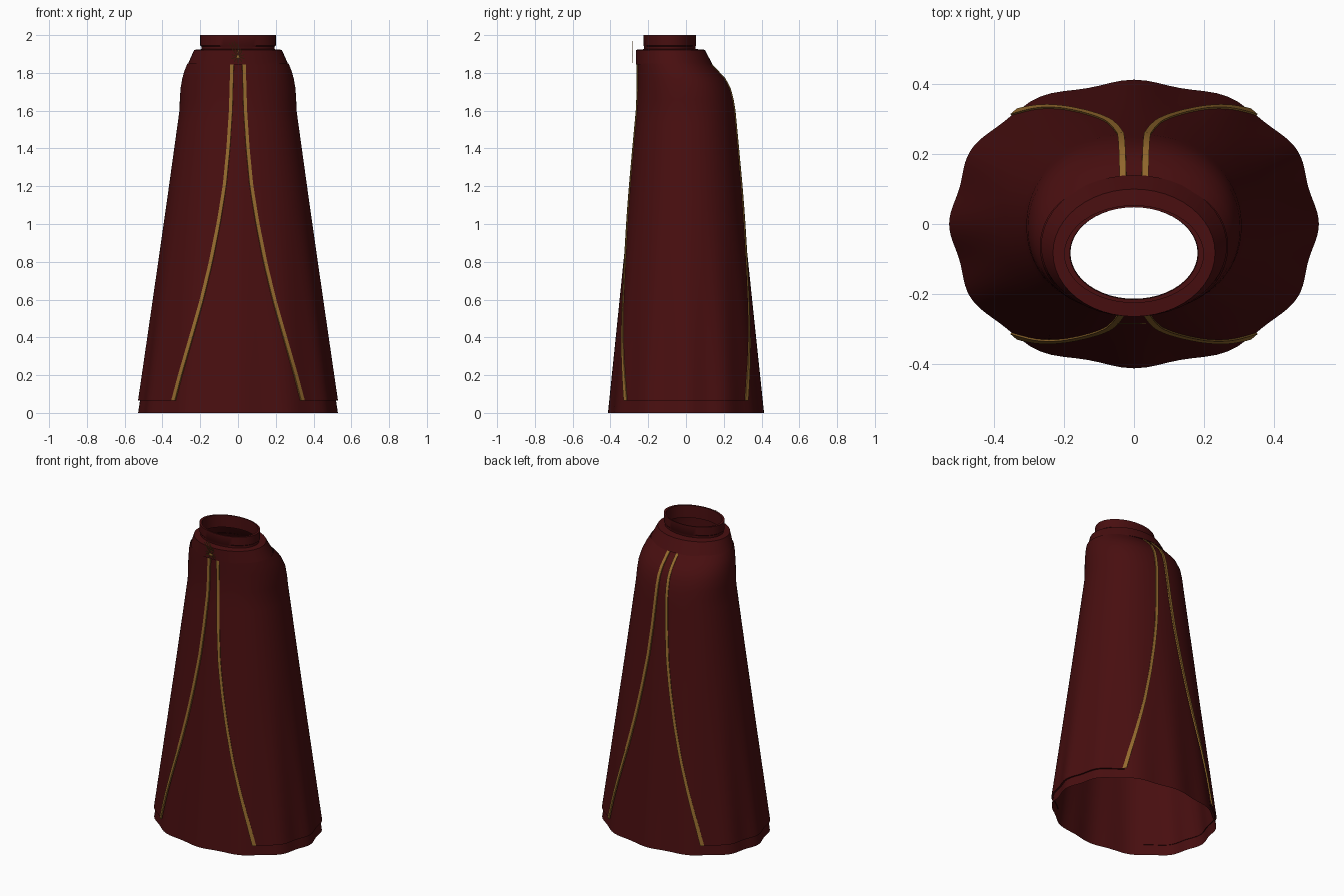
import bpy
from math import sin, cos, pi, acos, radians
from mathutils import Vector

cube = bpy.data.objects.get("Cube")
if cube:
    bpy.data.objects.remove(cube)


def material(name, rgb):
    m = bpy.data.materials.new(name)
    m.use_nodes = True
    m.diffuse_color = (*rgb, 1)
    bsdf = m.node_tree.nodes["Principled BSDF"]
    bsdf.inputs["Base Color"].default_value = (*rgb, 1)
    bsdf.inputs["Roughness"].default_value = 0.9
    return m


MAROON = material("maroon cloth", (0.065, 0.0045, 0.005))
GOLD = material("gold trim", (0.30, 0.145, 0.027))

# Skirt sections: height, half width, front y, back y
SECTIONS = [(0, .522, -.408, .408), (1.6, .300, -.252, .248), (1.66, .298, -.249, .238),
            (1.72, .294, -.247, .222), (1.77, .285, -.247, .195), (1.81, .274, -.247, .158),
            (1.85, .258, -.247, .118), (1.92, .220, -.245, .085)]
# Trim line: height, distance from the middle
TRIM = [(.065, .335), (.2, .300), (.4, .243), (.6, .187), (.8, .140), (1.0, .101),
        (1.2, .069), (1.4, .050), (1.6, .037), (1.85, .030)]


def lookup(table, z):
    for lo, hi in zip(table, table[1:]):
        if z <= hi[0]:
            break
    f = (z - lo[0]) / (hi[0] - lo[0])
    return [a + (b - a) * f for a, b in zip(lo[1:], hi[1:])]


def swell(t, z):
    """Soft folds that fade out towards the waist."""
    fade = max(0, 1 - z / 1.1)
    return 1 + .025 * sin(2 * t) ** 2 + .016 * fade * (cos(12 * t) - .2)


def skin(t, z, off=0):
    """Point on the skirt; t = 0 is +x and t = pi/2 is the back."""
    a, front, back = lookup(SECTIONS, z)
    mid = (front + back) / 2
    r = swell(t, z)
    return Vector(((a + off) * r * cos(t), mid + ((back - front) / 2 + off) * r * sin(t), z))


def angle_at(x, z):
    """Angle on the back right quarter where the skirt reaches x."""
    a = lookup(SECTIONS, z)[0]
    t = pi / 2
    for _ in range(12):
        t = acos(min(1, x / (a * swell(t, z))))
    return t


def grid(name, rows, mat, closed=False, sharp=40):
    n = len(rows[0])
    faces = [(i * n + j, i * n + (j + 1) % n, (i + 1) * n + (j + 1) % n, (i + 1) * n + j)
             for i in range(len(rows) - 1) for j in range(n if closed else n - 1)]
    mesh = bpy.data.meshes.new(name)
    mesh.from_pydata([p for row in rows for p in row], [], faces)
    mesh.materials.append(mat)
    mesh.update()
    ob = bpy.data.objects.new(name, mesh)
    bpy.context.collection.objects.link(ob)
    bpy.ops.object.select_all(action='DESELECT')
    ob.select_set(True)
    bpy.context.view_layer.objects.active = ob
    bpy.ops.object.shade_smooth_by_angle(angle=radians(sharp))
    return ob


def spread(lo, hi, n):
    return [lo + (hi - lo) * i / n for i in range(n + 1)]


# Underskirt, open at hem and waist
heights = spread(0, 1.6, 20) + [s[0] for s in SECTIONS[2:]]
turn = [2 * pi * i / 96 for i in range(96)]
grid("underskirt", [[skin(t, z) for t in turn] for z in heights], MAROON, True)

# Overskirt side panels with a turned-in hem, and their gold edges
heights = spread(.065, 1.6, 24) + [1.66, 1.72, 1.77, 1.81, 1.85]
for side, sign in (("left", 1), ("right", -1)):
    def flip(p):
        return Vector((p.x * sign, p.y, p.z))

    def panel_row(z, off):
        end = angle_at(lookup(TRIM, z)[0], z)
        return [flip(skin(t, z, off)) for t in spread(-end, end, 48)][::sign]

    rows = [panel_row(.065, -.004)] + [panel_row(z, .010) for z in heights]
    grid(side + "_overskirt_panel", rows, MAROON)

    for face, way in (("front", -1), ("back", 1)):
        rows = []
        for z in heights:
            x = lookup(TRIM, z)[0]
            inner, outer = angle_at(x - .009, z) * way, angle_at(x + .009, z) * way
            rows.append([flip(skin(t, z, off)) for t, off in
                         ((inner, .006), (inner, .015), (outer, .015), (outer, .006))][::sign * way])
        grid(f"{side}_{face}_trim", rows, GOLD)


def ring(z, rx, front, back, n=48):
    mid, ry = (front + back) / 2, (back - front) / 2
    return [Vector((rx * cos(2 * pi * i / n), mid + ry * sin(2 * pi * i / n), z)) for i in range(n)]


# Waistband: flared outside, flat top running in to the collar
grid("waistband", [ring(1.845, .252, -.250, .125), ring(1.845, .266, -.265, .140),
                   ring(1.922, .232, -.265, .100), ring(1.926, .185, -.218, .052)], MAROON, True)

# Standing collar with a thin wall
grid("collar", [ring(1.92, .194, -.222, .050), ring(1.94, .194, -.222, .050),
                ring(1.945, .200, -.226, .054), ring(2.0, .200, -.226, .054),
                ring(2.0, .184, -.216, .048), ring(1.92, .182, -.214, .048)], MAROON, True)


# Clasp of fine gold strokes in front of the waistband
def stroke(name, x0, z0, x1, z1, w=.0025):
    a, b = Vector((x0, -.286, z0)), Vector((x1, -.286, z1))
    d = (b - a).normalized()
    n, depth = Vector((-d.z, 0, d.x)) * w, Vector((0, .003, 0))
    rows = [[p + n, p + n + depth, p - n + depth, p - n] for p in (a, b)]
    grid(name, rows, GOLD, True, 30)


for i in range(5):
    c, s = cos(pi * i / 5 + pi / 2) * .036, sin(pi * i / 5 + pi / 2) * .034
    stroke(f"clasp_ray_{i + 1}", -c, 1.886 - s, c, 1.886 + s, .002)
for i in range(4):
    x = -.046 + .013 * i
    stroke(f"clasp_plume_{i + 1}", x, 1.955 + .006 * (i % 3), x + .028, 1.908, .0018)
